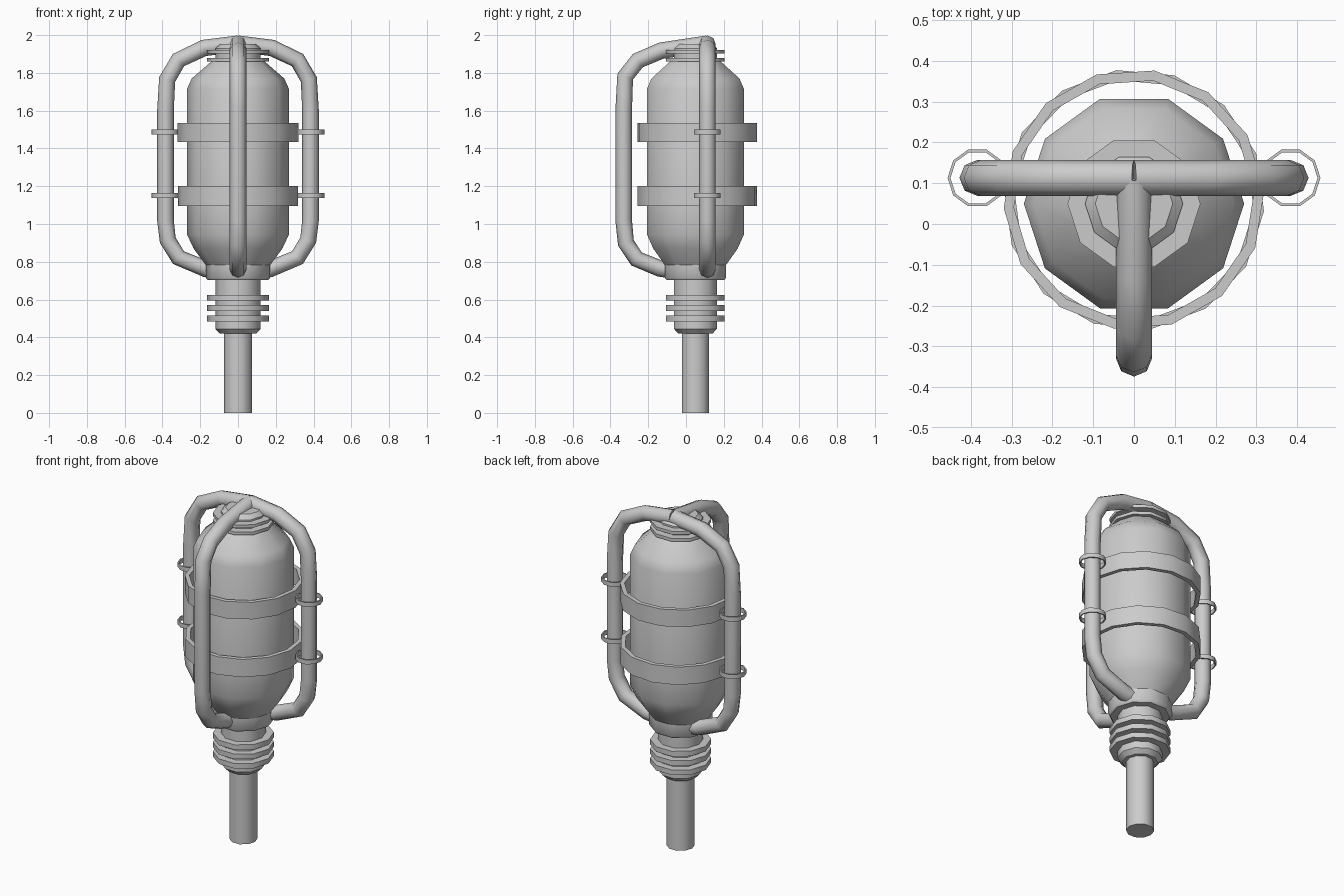
import bpy
import math

if "Cube" in bpy.data.objects:
    bpy.data.objects.remove(bpy.data.objects["Cube"])

AXIS_Y = 0.05      # centre line of lamp body
CAGE_Y = 0.113     # plane of the side cage bars


def smooth(obj, angle=40):
    bpy.ops.object.select_all(action='DESELECT')
    obj.select_set(True)
    bpy.context.view_layer.objects.active = obj
    bpy.ops.object.shade_smooth_by_angle(angle=math.radians(angle))


def lathe(name, profile, sides=10, centre=(0, AXIS_Y), start=0, closed=False):
    """Spin (radius, z) points round a vertical axis; closed makes a hoop."""
    verts, faces = [], []
    for r, z in profile:
        for i in range(sides):
            a = math.radians(start) + 2 * math.pi * i / sides
            verts.append((centre[0] + r * math.cos(a), centre[1] + r * math.sin(a), z))
    n = len(profile)
    for k in range(n if closed else n - 1):
        m = (k + 1) % n
        for i in range(sides):
            j = (i + 1) % sides
            faces.append((k * sides + i, k * sides + j, m * sides + j, m * sides + i))
    if not closed:
        faces.append(tuple(reversed(range(sides))))
        faces.append(tuple(range((n - 1) * sides, n * sides)))
    mesh = bpy.data.meshes.new(name)
    mesh.from_pydata(verts, [], faces)
    obj = bpy.data.objects.new(name, mesh)
    bpy.context.collection.objects.link(obj)
    smooth(obj)
    return obj


def hoop(name, inner, outer, z0, z1, **kw):
    return lathe(name, [(outer, z0), (outer, z1), (inner, z1), (inner, z0)], closed=True, **kw)


def tube(name, points, radius=0.044):
    curve = bpy.data.curves.new(name, 'CURVE')
    curve.dimensions = '3D'
    curve.bevel_depth = radius
    curve.bevel_resolution = 2
    curve.use_fill_caps = True
    spline = curve.splines.new('POLY')
    spline.points.add(len(points) - 1)
    for p, co in zip(spline.points, points):
        p.co = (*co, 1)
    obj = bpy.data.objects.new(name, curve)
    bpy.context.collection.objects.link(obj)
    bpy.ops.object.select_all(action='DESELECT')
    obj.select_set(True)
    bpy.context.view_layer.objects.active = obj
    bpy.ops.object.convert(target='MESH')
    smooth(bpy.context.object, 50)


# Handle pole and the ribbed cable socket
lathe("pole", [(0.075, 0), (0.075, 0.43)])
lathe("socket", [(0.095, 0.42), (0.12, 0.445), (0.12, 0.71)])
for i, z in enumerate((0.485, 0.54, 0.595)):
    lathe(f"socket_rib_{i}", [(0.163, z), (0.163, z + 0.03)])
lathe("collar", [(0.16, 0.703), (0.17, 0.715), (0.17, 0.79)])

# Glass body
lathe("glass_body", [(0.168, 0.78), (0.235, 0.87), (0.27, 0.945), (0.27, 1.1),
                     (0.27, 1.715), (0.245, 1.77), (0.13, 1.87)])

# Top cap with two flanges
lathe("cap", [(0.12, 1.855), (0.12, 1.93), (0.095, 1.952)])
for i, z in enumerate((1.86, 1.902)):
    lathe(f"cap_flange_{i}", [(0.163, z), (0.163, z + 0.018)])

# Bands round the body, with small rings gripping the side bars
for i, (z0, z1) in enumerate(((1.095, 1.2), (1.435, 1.535))):
    hoop(f"band_{i}", 0.295, 0.32, z0, z1, sides=14, centre=(0, 0.06), start=72 + 9 * i)
    mid = (z0 + z1) / 2 + 0.003
    for side, label in ((-1, "left"), (1, "right")):
        hoop(f"clip_ring_{label}_{i}", 0.066, 0.073, mid - 0.013, mid + 0.013,
             centre=(side * 0.384, 0.113))

# Cage bars as (distance out, z)
side_path = [(0, 1.954), (0.18, 1.932), (0.315, 1.868), (0.375, 1.765), (0.384, 1.60),
             (0.384, 1.02), (0.372, 0.915), (0.315, 0.822), (0.17, 0.762), (0.05, 0.744)]
for side, label in ((-1, "left"), (1, "right")):
    tube(f"cage_bar_{label}", [(side * d, CAGE_Y, z) for d, z in side_path])
front_path = [(-0.113, 1.954), (0.13, 1.918), (0.255, 1.865), (0.322, 1.78), (0.33, 1.60),
              (0.33, 1.02), (0.318, 0.90), (0.262, 0.815), (0.14, 0.765), (0.0, 0.744)]
tube("cage_bar_front", [(0, -d, z) for d, z in front_path])
